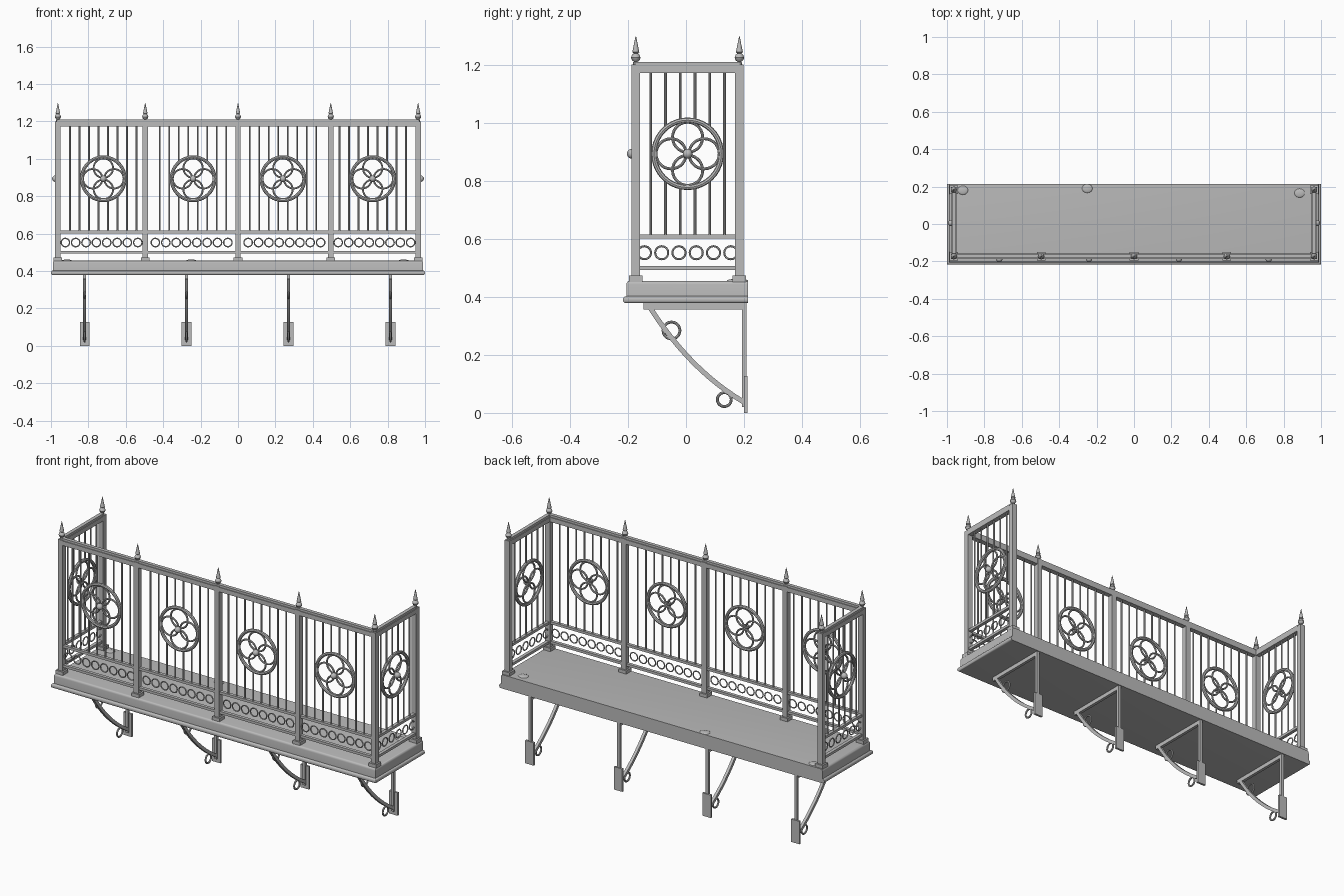
import bpy, bmesh, math
from mathutils import Matrix, Vector

if "Cube" in bpy.data.objects:
    bpy.data.objects.remove(bpy.data.objects["Cube"])

iron = bpy.data.materials.new("grey_iron")
iron.diffuse_color = (0.5, 0.5, 0.5, 1)
iron.use_nodes = True
iron.node_tree.nodes["Principled BSDF"].inputs["Base Color"].default_value = iron.diffuse_color
T = Matrix.Translation
parts = {}


def mesh(name):
    return parts.setdefault(name, bmesh.new())


def box(name, lo, hi, M=Matrix()):
    lo, hi = Vector(lo), Vector(hi)
    S = Matrix.Diagonal((*(hi - lo), 1))
    return bmesh.ops.create_cube(mesh(name), size=1, matrix=M @ T((lo + hi) / 2) @ S)["verts"]


def lathe(name, profile, M, n=12):
    """Revolve (radius, height) points around local z."""
    bm = mesh(name)
    rows = [[bm.verts.new(M @ Vector((r * math.cos(2 * math.pi * i / n),
                                      r * math.sin(2 * math.pi * i / n), z)))
             for i in range(n)] for r, z in profile]
    for a, b in zip(rows, rows[1:]):
        for i in range(n):
            bm.faces.new((a[i], a[(i + 1) % n], b[(i + 1) % n], b[i]))
    bm.faces.new(rows[0][::-1])
    bm.faces.new(rows[-1])


def ring(name, R, r, M, n=28, m=8):
    """Torus lying in the local xz plane."""
    bm = mesh(name)
    v = [[bm.verts.new(M @ Vector(((R + r * math.cos(b)) * math.cos(a), r * math.sin(b),
                                   (R + r * math.cos(b)) * math.sin(a))))
          for b in (2 * math.pi * j / m for j in range(m))]
         for a in (2 * math.pi * i / n for i in range(n))]
    for i in range(n):
        for j in range(m):
            k, l = (i + 1) % n, (j + 1) % m
            bm.faces.new((v[i][j], v[i][l], v[k][l], v[k][j]))


def ball(name, r, M):
    bmesh.ops.create_uvsphere(mesh(name), u_segments=14, v_segments=10, radius=r, matrix=M)


ROSE_Z, ROSE_R = 0.893, 0.116


def panel(M, half, bars, rings, ring_gap, shift=0):
    """Railing bay: local x runs along it, local -y points outward."""
    # rails
    box("top_rail", (-half, -0.014, 1.172), (half, 0.014, 1.197), M)
    box("handrail_cap", (-half, -0.010, 1.197), (half, 0.010, 1.209), M)
    for z in (0.492, 0.601):
        box("lower_rails", (-half, -0.009, z), (half, 0.009, z + 0.014), M)
    # balusters, broken where the rosette sits
    for i in range(bars):
        x = (i - (bars - 1) / 2) * 0.0508 + shift
        d = x - shift
        spans = [(0.61, 1.175)]
        if abs(d) < ROSE_R:
            h = math.sqrt(ROSE_R ** 2 - d * d)
            spans = [(0.61, ROSE_Z - h), (ROSE_Z + h, 1.175)]
        for a, b in spans:
            lathe("balusters", [(0.0045, a), (0.0045, b)], M @ T((x, 0, 0)), 8)
    # band of small rings
    for i in range(rings):
        ring("band_rings", 0.0225, 0.0035, M @ T(((i - (rings - 1) / 2) * ring_gap, 0, 0.552)), 24, 6)
    # rosette
    C = M @ T((shift, 0, ROSE_Z))
    ring("rosette_rim", ROSE_R, 0.009, C, 40)
    for dx, dz in ((1, 0), (-1, 0), (0, 1), (0, -1)):
        ring("rosette_petals", 0.052, 0.005, C @ T((dx * 0.057, 0, dz * 0.057)))
    ball("rosette_boss", 0.017, C @ T((0, -0.014, 0)))


# balcony floor with rounded lip
def rounded(name, lo, hi, width, pick):
    verts = box(name, lo, hi)
    edges = {e for v in verts for e in v.link_edges if pick(e)}
    bmesh.ops.bevel(mesh(name), geom=list(edges), offset=width, segments=4,
                    profile=0.5, affect='EDGES')


def not_back(e):
    a, b = e.verts
    return abs(a.co.z - b.co.z) < 1e-4 and not (a.co.y > 0 and b.co.y > 0)


rounded("floor_slab", (-0.99, -0.205, 0.395), (0.99, 0.213, 0.455), 0.012,
        lambda e: not_back(e) and e.verts[0].co.z > 0.43)
rounded("floor_lip", (-1, -0.217, 0.378), (1, 0.213, 0.402), 0.010, not_back)

# small raised drain bumps on the floor
for x, y in ((-0.915, 0.18), (-0.25, 0.19), (0.885, 0.165)):
    ball("floor_bumps", 0.028, T((x, y, 0.455)) @ Matrix.Diagonal((1, 0.85, 0.22, 1)))

# posts, bases and finials
FRONT, BACK, SIDE = -0.173, 0.184, 0.963
xs = (-SIDE, -0.496, 0, 0.496, SIDE)
finial = [(0.009, 1.2), (0.009, 1.206), (0.006, 1.21), (0.013, 1.215), (0.0165, 1.224),
          (0.013, 1.234), (0.007, 1.239), (0.012, 1.243), (0.011, 1.248), (0.0065, 1.27),
          (0.001, 1.298)]
for x, y in [(x, FRONT) for x in xs] + [(-SIDE, BACK), (SIDE, BACK)]:
    w = 0.0145
    box("posts", (x - w, y - w, 0.455), (x + w, y + w, 1.2))
    box("post_bases", (x - 0.023, y - 0.023, 0.45), (x + 0.023, y + 0.023, 0.473))
    lathe("finials", finial, T((x, y, 0)))

# front bays and side bays
for i, (a, b) in enumerate(zip(xs, xs[1:])):
    mid = (a + b) / 2
    panel(T((mid, FRONT, 0)), (b - a) / 2, 8, 8, 0.0553, (i - 1.5) * 0.48 - mid)
for s in (-1, 1):
    panel(T((s * SIDE, 0.0055, 0)) @ Matrix.Rotation(s * math.pi / 2, 4, 'Z'),
          (BACK - FRONT) / 2, 6, 6, 0.0595)

# support brackets
for x in (-0.82, -0.275, 0.27, 0.815):
    w = 0.008
    box("bracket_arms", (x - w, -0.146, 0.356), (x + w, 0.208, 0.379))
    box("bracket_uprights", (x - w, 0.193, 0.02), (x + w, 0.208, 0.37))
    box("wall_plates", (x - 0.026, 0.200, 0), (x + 0.026, 0.212, 0.127))
    # curved brace as a swept strip along a quadratic curve
    p0, p1, p2 = Vector((-0.122, 0.36)), Vector((0.015, 0.145)), Vector((0.203, 0.035))
    bm, rows = mesh("curved_braces"), []
    for i in range(13):
        t = i / 12
        p = p0 * (1 - t) ** 2 + p1 * 2 * t * (1 - t) + p2 * t * t
        d = ((p1 - p0) * (1 - t) + (p2 - p1) * t).normalized()
        n = Vector((-d.y, d.x)) * 0.0085
        rows.append([bm.verts.new((x + sx * w, p.x + sn * n.x, p.y + sn * n.y))
                     for sx, sn in ((-1, -1), (1, -1), (1, 1), (-1, 1))])
    for a, b in zip(rows, rows[1:]):
        for j in range(4):
            k = (j + 1) % 4
            bm.faces.new((a[j], a[k], b[k], b[j]))
    bm.faces.new(rows[0][::-1])
    bm.faces.new(rows[-1])
    # scroll rings
    for y, z, R in ((-0.05, 0.284, 0.029), (0.132, 0.046, 0.024)):
        ring("scroll_rings", R, 0.005, T((x, y, z)) @ Matrix.Rotation(math.pi / 2, 4, 'Z'))

# turn every part into an object
for name, bm in parts.items():
    bmesh.ops.recalc_face_normals(bm, faces=bm.faces[:])
    me = bpy.data.meshes.new(name)
    bm.to_mesh(me)
    bm.free()
    me.materials.append(iron)
    ob = bpy.data.objects.new(name, me)
    bpy.context.collection.objects.link(ob)
    ob.select_set(True)
    bpy.context.view_layer.objects.active = ob
bpy.ops.object.shade_smooth_by_angle(angle=math.radians(35))
